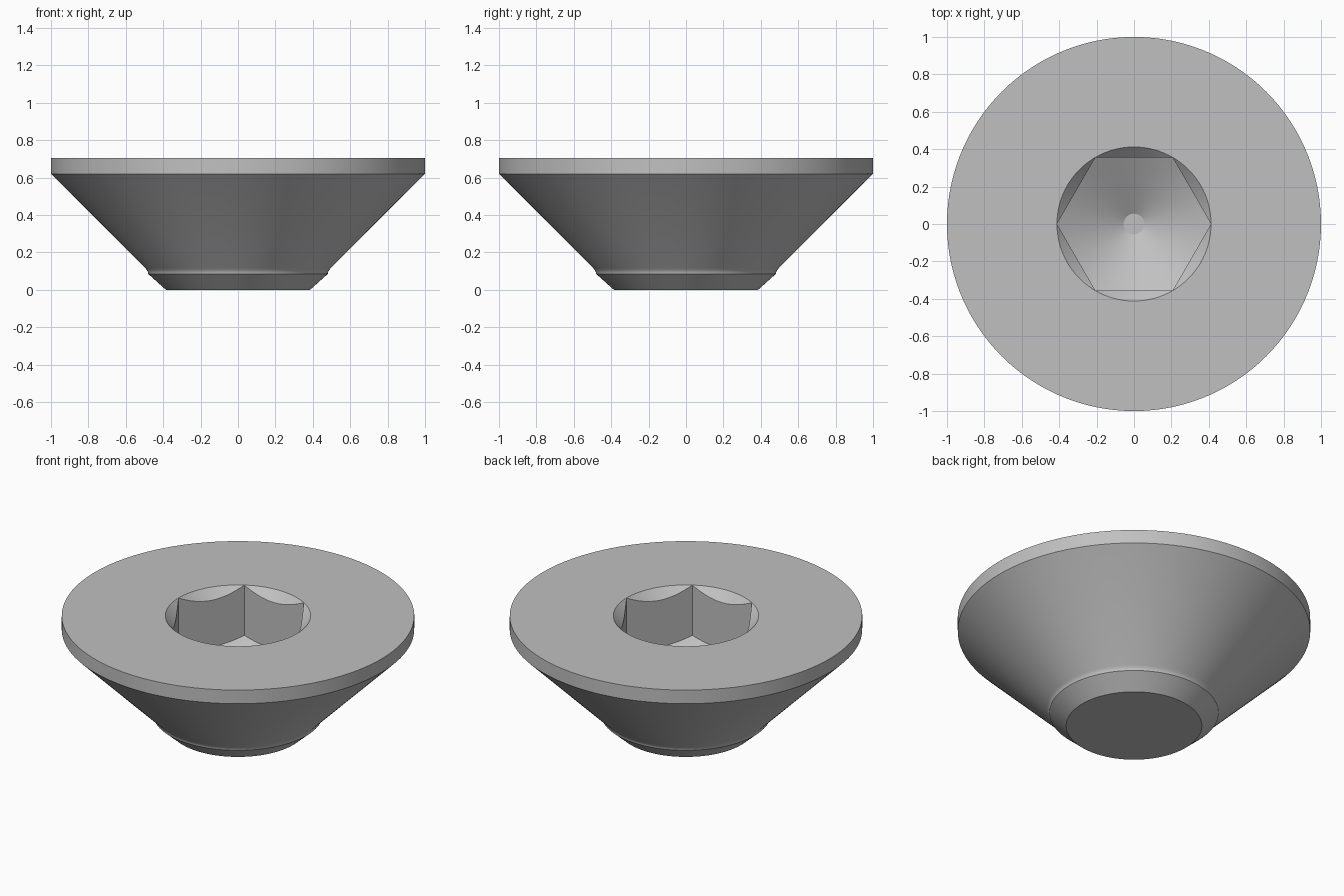
import bpy, bmesh, math

if "Cube" in bpy.data.objects:
    bpy.data.objects.remove(bpy.data.objects["Cube"])

SEG = 120                 # divisible by six so socket corners land on vertices
TOP = 0.705
SOCKET_R = 0.412          # socket corner radius
FLAT_R = SOCKET_R * math.cos(math.pi / 6)
CORNER_Z = 0.39           # floor height at the socket corners
DRILL = math.tan(math.radians(30))
TIP_R = 0.055


def hex_radius(a):
    return FLAT_R / math.cos(a % (math.pi / 3) - math.pi / 6)


def round_ring(r, z):
    return lambda a: (r, z)


def countersink_ring(a):
    r = hex_radius(a)
    return r, TOP - (SOCKET_R - r)


def floor_ring(a):
    r = hex_radius(a)
    return r, CORNER_Z - (SOCKET_R - r) * DRILL


# Outside from the underside up, then down into the hexagonal socket
rings = [round_ring(r, z) for r, z in [
    (0.385, 0), (0.48, 0.085), (0.482, 0.096), (0.487, 0.105), (0.495, 0.115),
    (1, 0.62), (1, TOP), (SOCKET_R, TOP)]]
rings += [countersink_ring, floor_ring,
          round_ring(TIP_R, CORNER_Z - (SOCKET_R - TIP_R) * DRILL)]

bm = bmesh.new()
loops = []
for ring in rings:
    loop = []
    for i in range(SEG):
        a = math.tau * i / SEG
        r, z = ring(a)
        loop.append(bm.verts.new((r * math.cos(a), r * math.sin(a), z)))
    loops.append(loop)
for low, high in zip(loops, loops[1:]):
    for i in range(SEG):
        j = (i + 1) % SEG
        bm.faces.new((low[i], low[j], high[j], high[i]))
bm.faces.new(loops[0][::-1])      # underside
bm.faces.new(loops[-1])           # flat tip of the drilled floor
bmesh.ops.remove_doubles(bm, verts=bm.verts, dist=1e-5)
bmesh.ops.recalc_face_normals(bm, faces=bm.faces)

mesh = bpy.data.meshes.new("countersunk_screw_head")
bm.to_mesh(mesh)
bm.free()
screw = bpy.data.objects.new("countersunk_screw_head", mesh)
bpy.context.collection.objects.link(screw)

steel = bpy.data.materials.new("steel_grey")
steel.diffuse_color = (0.53, 0.53, 0.53, 1)
steel.use_nodes = True
steel.node_tree.nodes["Principled BSDF"].inputs["Base Color"].default_value = steel.diffuse_color
mesh.materials.append(steel)

bpy.context.view_layer.objects.active = screw
screw.select_set(True)
bpy.ops.object.shade_smooth_by_angle(angle=math.radians(25))
